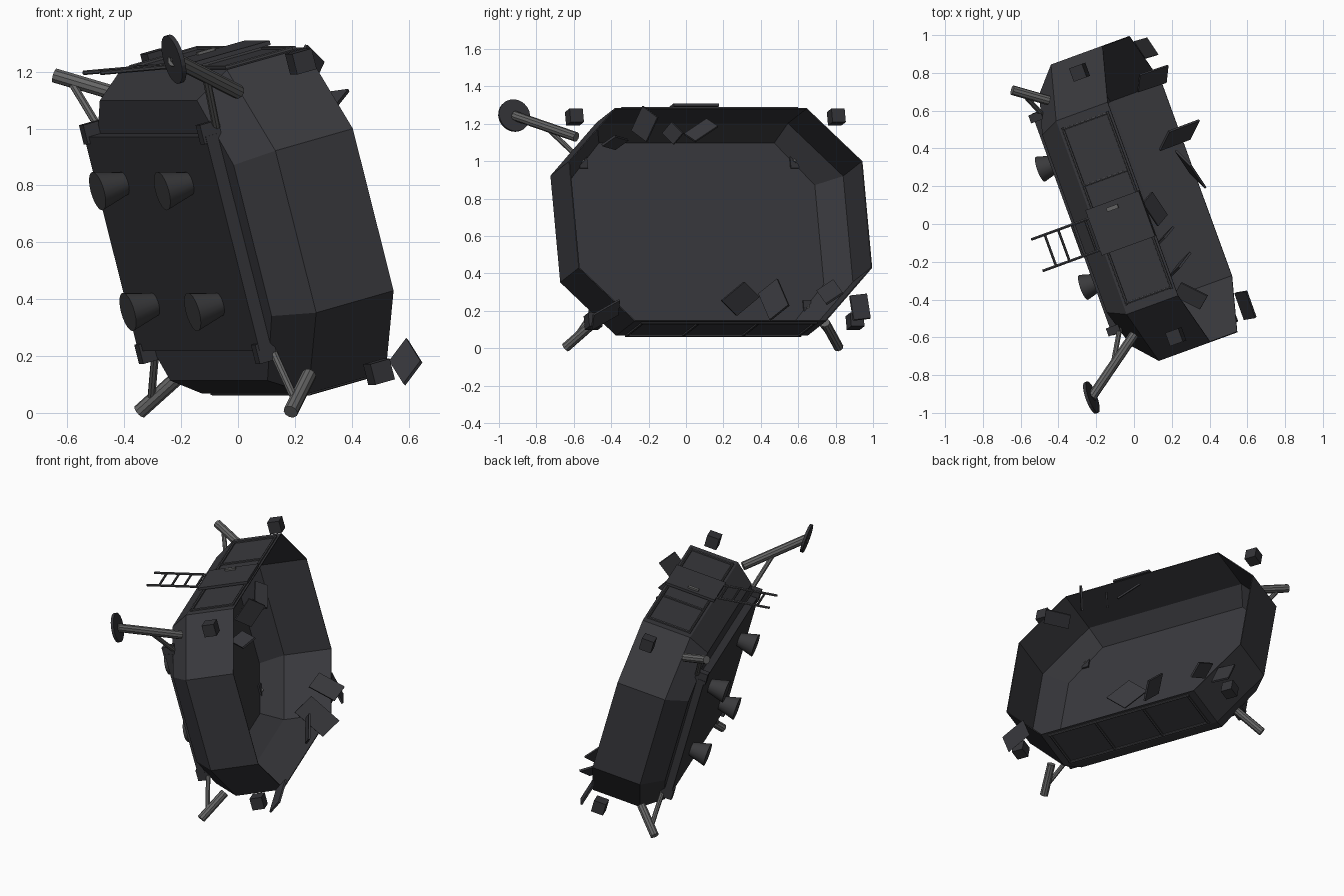
import bpy, bmesh, math
from mathutils import Matrix, Vector

cube = bpy.data.objects.get("Cube")
if cube:
    bpy.data.objects.remove(cube, do_unlink=True)

# Tilted frame of the wreck: local x = open side, y = length, z = roof
FRAME = (Matrix.Translation((.19, .185, .715))
         @ Matrix.Rotation(math.radians(20), 4, 'Z')
         @ Matrix.Rotation(math.radians(-15), 4, 'Y'))


def material(name, red, green, blue):
    mat = bpy.data.materials.new(name)
    mat.use_nodes = True
    colour = (red, green, blue, 1)
    mat.diffuse_color = colour
    mat.node_tree.nodes["Principled BSDF"].inputs["Base Color"].default_value = colour
    return mat


HULL = material("hull charcoal", .04, .04, .046)
PLATE = material("plate dark grey", .033, .033, .038)
ENGINE = material("engine grey", .042, .042, .045)
STEEL = material("strut steel", .13, .13, .13)
FRAME_GREY = material("frame grey", .05, .05, .055)


def finish(name, bm, mat, matrix=FRAME):
    mesh = bpy.data.meshes.new(name)
    bm.to_mesh(mesh)
    bm.free()
    mesh.materials.append(mat)
    obj = bpy.data.objects.new(name, mesh)
    bpy.context.collection.objects.link(obj)
    obj.matrix_world = matrix
    return obj


def box(name, centre, size, mat):
    bm = bmesh.new()
    bmesh.ops.create_cube(bm, size=1)
    bmesh.ops.scale(bm, vec=size, verts=bm.verts)
    bmesh.ops.translate(bm, vec=centre, verts=bm.verts)
    return finish(name, bm, mat)


def rod(name, start, end, radius, mat, end_radius=None, sides=8):
    start, end = Vector(start), Vector(end)
    axis = end - start
    bm = bmesh.new()
    bmesh.ops.create_cone(bm, cap_ends=True, segments=sides, radius1=radius,
                          radius2=end_radius or radius, depth=axis.length)
    turn = axis.to_track_quat('Z', 'Y').to_matrix().to_4x4()
    bm.transform(Matrix.Translation((start + end) / 2) @ turn)
    return finish(name, bm, mat)


def smooth(obj):
    bpy.ops.object.select_all(action='DESELECT')
    obj.select_set(True)
    bpy.context.view_layer.objects.active = obj
    bpy.ops.object.shade_smooth_by_angle(angle=math.radians(40))


def octagon(x, length, height, flat_length, flat_height):
    quarter = [(length, flat_height), (flat_length, height)]
    ring = quarter + [(-y, z) for y, z in reversed(quarter)]
    ring += [(-y, -z) for y, z in ring]
    return [(x, y, z) for y, z in ring]


# Hollow octagonal hull shell, open on one side
bm = bmesh.new()
rings = [[bm.verts.new(p) for p in octagon(*spec)] for spec in (
    (0, .835, .59, .545, .295),
    (-.3, .835, .59, .545, .295),
    (-.42, .71, .51, .5, .275))]
for outer, inner in zip(rings, rings[1:]):
    for i in range(len(outer)):
        j = (i + 1) % len(outer)
        bm.faces.new((outer[i], outer[j], inner[j], inner[i]))
floor = bm.faces.new(rings[-1])
bmesh.ops.recalc_face_normals(bm, faces=bm.faces)
if floor.normal.x > 0:
    bmesh.ops.reverse_faces(bm, faces=bm.faces)
hull = finish("hull_shell", bm, HULL)
shell = hull.modifiers.new("thickness", 'SOLIDIFY')
shell.thickness = .006
shell.offset = -1

# Engine plate and four flared nozzles
box("engine_plate", (-.443, 0, 0), (.045, 1.25, .78), PLATE)
for y in (-.333, .333):
    for z in (-.22, .22):
        smooth(rod("engine_nozzle", (-.46, y, z), (-.57, y, z), .04, ENGINE, .07, 20))

# Landing legs: one whole with its foot, three snapped short
for side_y in (-1, 1):
    for side_z in (-1, 1):
        whole = side_y < 0 < side_z
        place = lambda x, y, z: Vector((x, y * side_y, z * side_z))
        hip = place(-.32, .66, .515)
        foot = place(-.605, .895, .71)
        end = foot if whole else hip.lerp(foot, .5)
        mount = place(-.44, .6, .4)
        rod("landing_leg", hip, end, .026, STEEL, sides=10)
        rod("leg_brace", place(-.41, .6, .4), hip.lerp(foot, .5 if whole else .36), .014, STEEL)
        box("leg_mount", mount, (.07, .045, .07), PLATE)
        if whole:
            tip = Vector((.008, 0, 0))
            rod("landing_foot", foot - tip, foot + tip, .088, PLATE, sides=24)
            rod("foot_pin", foot, foot - tip * 1.3, .008, STEEL)
        # Drifting thruster block outside each hull corner
        box("thruster_block", place(-.095, .745, .565), (.075, .075, .075), PLATE)

# Framed panels on roof and belly
for z in (-.594, .594):
    for x in (-.28, -.02):
        rod("panel_rail", (x, -.5, z), (x, .5, z), .008, FRAME_GREY, sides=6)
    for y in (-.49, -.17, .17, .49):
        rod("panel_divider", (-.28, y, z), (-.02, y, z), .008, FRAME_GREY, sides=6)

# Roof hatch with handle
box("roof_hatch", (-.155, -.08, .608), (.31, .256, .016), HULL)
box("hatch_handle", (-.165, .01, .62), (.065, .022, .012), STEEL)

# Ladder reaching out from the roof
inner, outer = Vector((-.29, 0, .606)), Vector((-.63, 0, .667))
across = Vector((0, -.177, 0))
for shift in (Vector(), across):
    rod("ladder_rail", inner + shift, outer + shift, .008, FRAME_GREY, sides=6)
for step in (.12, .34, .56, .78):
    point = inner.lerp(outer, step)
    rod("ladder_rung", point, point + across, .007, FRAME_GREY, sides=6)

# Torn plating: centre and two edge directions in world space
SHARDS = (
    ((.3, -.38, 1.1), (.14, -.07, .02), (.04, .07, .05)),
    ((.24, -.22, 1.2), (.06, .06, .13), (.06, .08, -.06)),
    ((.16, -.07, 1.15), (.05, .06, -.06), (.05, .05, .06)),
    ((.11, .08, 1.165), (-.08, .12, .08), (.05, .06, -.04)),
    ((.3, .29, .265), (-.08, .12, .1), (-.08, .08, -.08)),
    ((.24, .47, .26), (.16, .06, -.14), (.05, .1, .08)),
    ((.1, .77, .3), (.15, .05, -.07), (.01, .09, .06)),
    ((.06, .93, .22), (-.06, .09, .01), (.07, .02, -.13)),
    ((.59, -.43, .18), (.05, -.14, -.08), (.06, .01, .08)),
)
for centre, along, sideways in SHARDS:
    along, sideways = Vector(along), Vector(sideways)
    normal = along.cross(sideways).normalized() * .012
    basis = Matrix((along, sideways, normal)).transposed().to_4x4()
    bm = bmesh.new()
    bmesh.ops.create_cube(bm, size=1)
    bm.transform(Matrix.Translation(centre) @ basis)
    finish("torn_plate", bm, HULL, Matrix())
